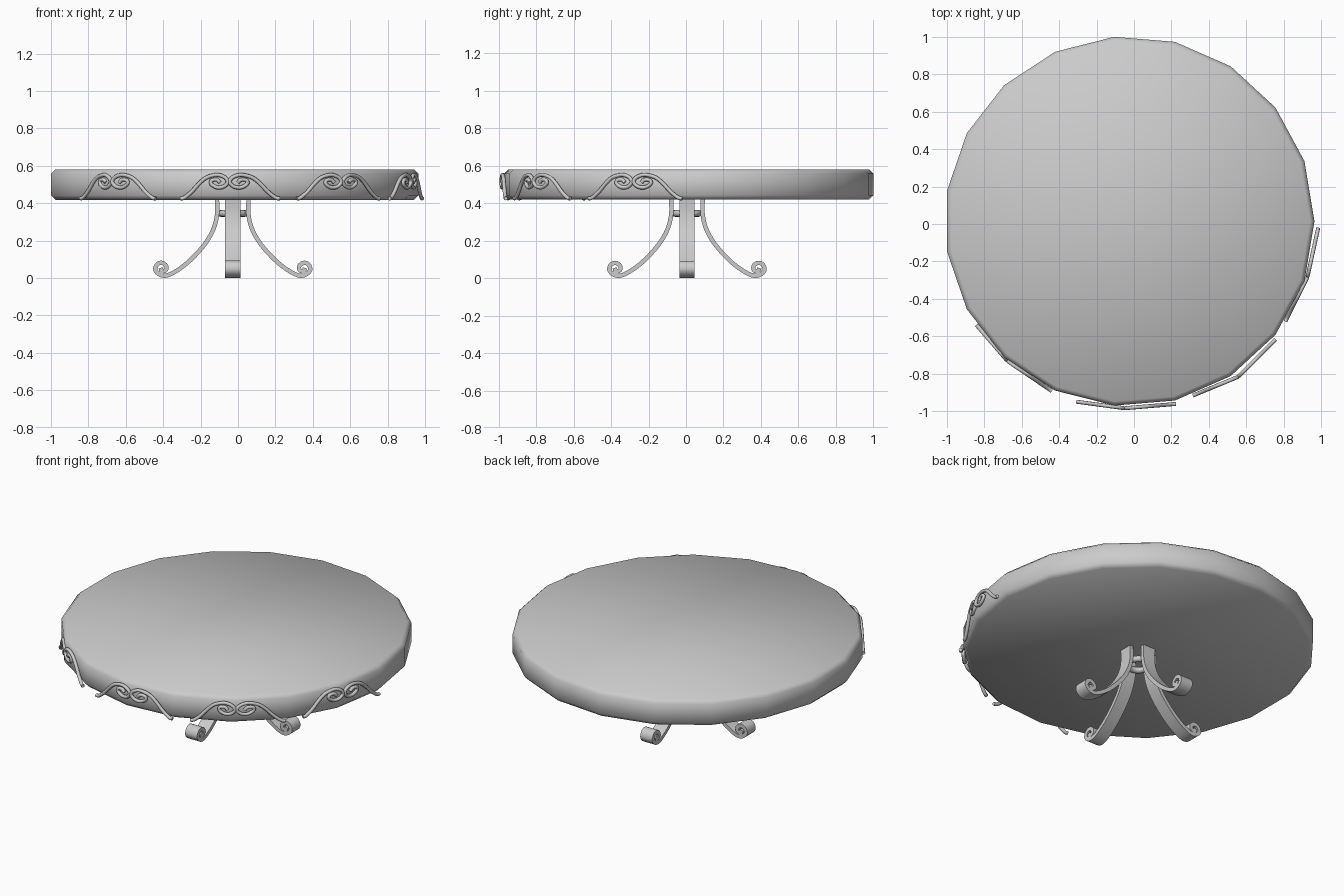
import bpy, bmesh, math
from mathutils import Vector, Matrix

if "Cube" in bpy.data.objects:
    bpy.data.objects.remove(bpy.data.objects["Cube"])

CX, CY = -0.024, 0.012


def make_object(name, bm, smooth_angle=None):
    bmesh.ops.recalc_face_normals(bm, faces=bm.faces)
    for f in bm.faces:
        f.smooth = True
    if smooth_angle is not None:
        for e in bm.edges:
            if len(e.link_faces) == 2 and e.calc_face_angle() > smooth_angle:
                e.smooth = False
    me = bpy.data.meshes.new(name)
    bm.to_mesh(me)
    bm.free()
    ob = bpy.data.objects.new(name, me)
    bpy.context.collection.objects.link(ob)
    return ob


def smooth_path(pts, steps):
    """Catmull-Rom samples through the given points."""
    p = [Vector(q) for q in pts]
    p = [2 * p[0] - p[1]] + p + [2 * p[-1] - p[-2]]
    out = []
    for i in range(1, len(p) - 2):
        a, b, c, d = p[i - 1:i + 3]
        for k in range(steps):
            t = k / steps
            out.append(0.5 * (2 * b + (c - a) * t + (2 * a - 5 * b + 4 * c - d) * t ** 2
                              + (3 * b - a - 3 * c + d) * t ** 3))
    return out + [p[-2]]


# Table top: 19-sided disc with a small chamfer
bm = bmesh.new()
N = 19
rings = []
for r, z in [(0.966, 0.418), (0.989, 0.441), (0.989, 0.557), (0.966, 0.58)]:
    rings.append([bm.verts.new((CX + r * math.cos(2 * math.pi * i / N),
                                CY + 0.003 + r * math.sin(2 * math.pi * i / N), z)) for i in range(N)])
for a, b in zip(rings, rings[1:]):
    for i in range(N):
        j = (i + 1) % N
        bm.faces.new((a[i], a[j], b[j], b[i]))
bm.faces.new(rings[0])
bm.faces.new(rings[-1])
make_object("table_top", bm)

# Scrolled strip legs: (radius, height) centre line
leg_line = [(.084, .42), (.084, .34), (.103, .262), (.15, .18), (.225, .097), (.29, .045),
            (.35, .014), (.39, .018), (.414, .043), (.405, .072), (.38, .081), (.357, .066),
            (.357, .043), (.378, .036), (.386, .054)]
path = smooth_path(leg_line, 4)
HALF_W, HALF_T = 0.041, 0.0115
for n, name in enumerate(["right_leg", "back_leg", "left_leg", "front_leg"]):
    bm = bmesh.new()
    sections = []
    for i, p in enumerate(path):
        t = (path[min(i + 1, len(path) - 1)] - path[max(i - 1, 0)]).normalized()
        side = Vector((-t.y, t.x)) * HALF_T
        sections.append([bm.verts.new((q.x, w, max(q.y, 0))) for q, w in
                         ((p + side, -HALF_W), (p + side, HALF_W), (p - side, HALF_W), (p - side, -HALF_W))])
    for a, b in zip(sections, sections[1:]):
        for k in range(4):
            m = (k + 1) % 4
            bm.faces.new((a[k], a[m], b[m], b[k]))
    bm.faces.new(sections[0])
    bm.faces.new(sections[-1])
    bm.transform(Matrix.Translation((CX - .004, CY - .007, 0)) @ Matrix.Rotation(n * math.pi / 2, 4, 'Z'))
    make_object(name, bm, math.radians(40))

# Ring tying the legs together
bpy.ops.mesh.primitive_torus_add(location=(CX - .004, CY - .007, 0.345), major_radius=0.064,
                                 minor_radius=0.018, major_segments=32, minor_segments=12)
ring = bpy.context.object
ring.name = "leg_ring"
bpy.ops.object.shade_smooth()

# Scroll ornaments around the front rim: (share of width, height) centre line
scroll_line = [(1, .425), (.92, .429), (.77, .46), (.6, .508), (.45, .538), (.24, .551), (.08, .538),
               (.02, .513), (.1, .489), (.24, .484), (.36, .502), (.35, .522), (.24, .525), (.18, .51)]
scroll = smooth_path(scroll_line, 4)
# left end, meeting point, right end of each pair
pairs = [((-.842, -.54), (-.677, -.732), (-.44, -.893)),
         ((-.308, -.95), (-.05, -.985), (.224, -.962)),
         ((.315, -.917), (.557, -.817), (.757, -.617)),
         ((.81, -.52), (.927, -.285), (.985, -.02))]
for n, (left, mid, right) in enumerate(pairs):
    for side, end in (("left", left), ("right", right)):
        a, b = Vector(mid), Vector(end)
        cu = bpy.data.curves.new("rim_scroll", 'CURVE')
        cu.dimensions = '3D'
        cu.bevel_depth = 0.0105
        cu.bevel_resolution = 2
        cu.use_fill_caps = True
        sp = cu.splines.new('POLY')
        sp.points.add(len(scroll) - 1)
        for pt, q in zip(sp.points, scroll):
            xy = a.lerp(b, q.x)
            pt.co = (xy.x, xy.y, q.y, 1)
            pt.radius = 1
        sp.use_smooth = True
        ob = bpy.data.objects.new(f"rim_scroll_{side}_{n + 1}", cu)
        bpy.context.collection.objects.link(ob)
